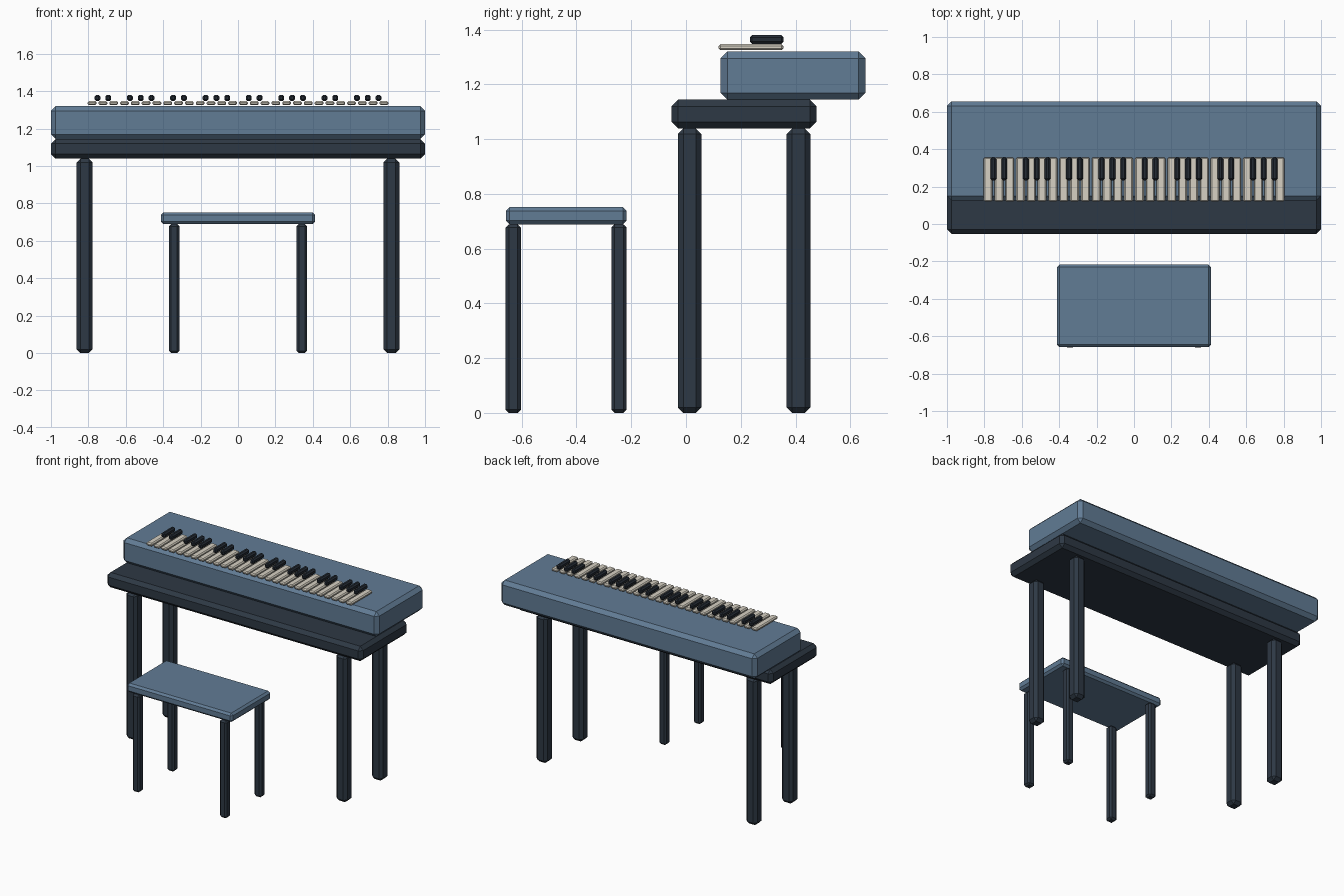
import bpy, bmesh

if "Cube" in bpy.data.objects:
    bpy.data.objects.remove(bpy.data.objects["Cube"])


def material(name, rgb):
    m = bpy.data.materials.new(name)
    m.diffuse_color = (*rgb, 1)
    m.use_nodes = True
    m.node_tree.nodes["Principled BSDF"].inputs["Base Color"].default_value = m.diffuse_color
    return m


BLUE = material("blue_paint", (0.12, 0.20, 0.30))
DARK = material("dark_frame", (0.027, 0.04, 0.058))
IVORY = material("ivory", (0.68, 0.64, 0.55))
EBONY = material("ebony", (0.018, 0.025, 0.036))


def block(name, x, y, z, bevel, mat):
    """Chamfered box from (min, max) ranges."""
    bm = bmesh.new()
    bmesh.ops.create_cube(bm, size=1)
    for v in bm.verts:
        v.co = [(lo + hi) / 2 + c * (hi - lo) for c, (lo, hi) in zip(v.co, (x, y, z))]
    bmesh.ops.bevel(bm, geom=bm.edges[:], offset=bevel, segments=1,
                    affect='EDGES', profile=0.5)
    me = bpy.data.meshes.new(name)
    bm.to_mesh(me)
    bm.free()
    me.materials.append(mat)
    ob = bpy.data.objects.new(name, me)
    bpy.context.collection.objects.link(ob)
    return ob


def legs(name, cx, ys, half, top, bevel):
    """Four legs mirrored about x = 0."""
    for label, cy in zip(("front", "back"), ys):
        for side, s in (("left", -1), ("right", 1)):
            block(f"{name}_{label}_{side}_leg", (s * cx - half, s * cx + half),
                  (cy - half, cy + half), (0, top), bevel, DARK)


# Keyboard body, stand and legs
block("keyboard_body", (-1, 1), (0.126, 0.656), (1.144, 1.32), 0.025, BLUE)
block("stand_top", (-1, 1), (-0.053, 0.477), (1.039, 1.144), 0.024, DARK)
legs("stand", 0.82, (0.013, 0.411), 0.043, 1.039, 0.02)

# Bench
block("bench_seat", (-0.412, 0.412), (-0.658, -0.217), (0.689, 0.752), 0.014, BLUE)
legs("bench", 0.341, (-0.631, -0.245), 0.028, 0.689, 0.012)

# Keys: four octaves, black keys between the whites in groups of two and three
PITCH, COUNT = 0.0578, 28
for i in range(COUNT):
    x = (i - (COUNT - 1) / 2) * PITCH
    block(f"white_key_{i + 1}", (x - 0.0235, x + 0.0235), (0.119, 0.356),
          (1.325, 1.347), 0.007, IVORY)
    if i % 7 in (0, 1, 3, 4, 5):
        x += PITCH / 2
        block(f"black_key_{i + 1}", (x - 0.0155, x + 0.0155), (0.233, 0.357),
              (1.347, 1.381), 0.009, EBONY)
